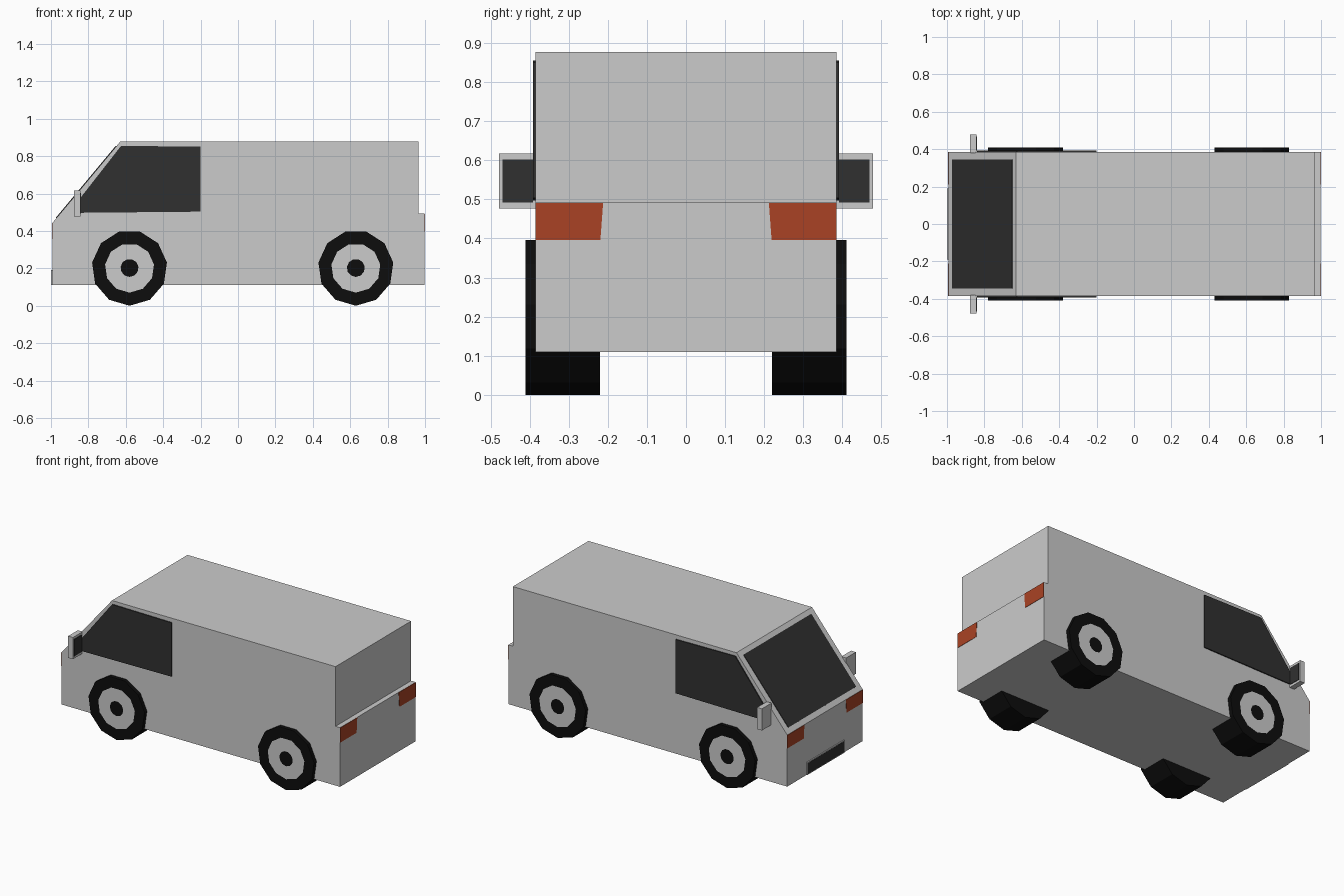
import bpy, bmesh, math
from mathutils import Vector

if "Cube" in bpy.data.objects:
    bpy.data.objects.remove(bpy.data.objects["Cube"])


def material(name, r, g, b):
    m = bpy.data.materials.new(name)
    m.diffuse_color = (r, g, b, 1)
    m.use_nodes = True
    m.node_tree.nodes["Principled BSDF"].inputs["Base Color"].default_value = m.diffuse_color
    return m


GLASS = material("dark_glass", 0.03, 0.03, 0.03)
RUBBER = material("rubber", 0.004, 0.004, 0.004)
LAMP = material("lamp_orange", 0.4, 0.055, 0.018)
GREY = material("grey", 0.8, 0.8, 0.8)


def finish(name, bm, mats=()):
    bmesh.ops.recalc_face_normals(bm, faces=bm.faces)
    me = bpy.data.meshes.new(name)
    bm.to_mesh(me)
    bm.free()
    for m in mats:
        me.materials.append(m)
    ob = bpy.data.objects.new(name, me)
    bpy.context.collection.objects.link(ob)
    return ob


def prism(name, pts, push, mat=None):
    """Extrude a flat outline of 3D points along the push vector."""
    bm = bmesh.new()
    face = bm.faces.new([bm.verts.new(p) for p in pts])
    ext = bmesh.ops.extrude_face_region(bm, geom=[face], use_keep_orig=True)
    verts = [g for g in ext["geom"] if isinstance(g, bmesh.types.BMVert)]
    bmesh.ops.translate(bm, verts=verts, vec=Vector(push))
    return finish(name, bm, [mat] if mat else [])


def box(name, x, y, z, mat=None):
    pts = [(x[0], y[0], z[0]), (x[0], y[1], z[0]), (x[0], y[1], z[1]), (x[0], y[0], z[1])]
    return prism(name, pts, (x[1] - x[0], 0, 0), mat)


def wheel(name, x, side):
    """Eleven-sided wheel with the rim and hub cap inset into its outer face."""
    n, r, zc = 11, 0.202, 0.202
    bm = bmesh.new()
    ring = []
    for i in range(n):
        a = -math.pi / 2 + 2 * math.pi * i / n
        ring.append(bm.verts.new((x + r * math.cos(a), side * 0.22, zc + r * math.sin(a))))
    inner = bm.faces.new(ring)
    ext = bmesh.ops.extrude_face_region(bm, geom=[inner], use_keep_orig=True)
    verts = [g for g in ext["geom"] if isinstance(g, bmesh.types.BMVert)]
    bmesh.ops.translate(bm, verts=verts, vec=(0, side * 0.19, 0))
    outer = [g for g in ext["geom"] if isinstance(g, bmesh.types.BMFace)][0]
    apothem = math.cos(math.pi / n)
    bm.normal_update()
    for thick, idx in ((0.070, 1), (0.084, 0)):
        bmesh.ops.inset_individual(bm, faces=[outer], thickness=thick * apothem,
                                   use_even_offset=True)
        outer.material_index = idx
    return finish(name, bm, [RUBBER, GREY])


# Body shell from its side profile
W = 0.385
profile = [(-0.992, 0.11), (-0.992, 0.443), (-0.63, 0.877), (0.966, 0.877),
           (0.966, 0.492), (0.998, 0.492), (0.998, 0.11)]
prism("van_body", [(x, -W, z) for x, z in profile], (0, 2 * W, 0))

# Windscreen lying on the sloping nose
low, high = Vector((-0.992, 0, 0.443)), Vector((-0.63, 0, 0.877))
slope = high - low
out = Vector((-slope.z, 0, slope.x)).normalized() * 0.004
a, b = low + slope * 0.06, low + slope * 0.945
h = Vector((0, 0.345, 0))
prism("windscreen", [a - h, a + h, b + h, b - h], out, GLASS)

# Parts repeated on both sides
side_window = [(-0.84, 0.497), (-0.84, 0.58), (-0.625, 0.855), (-0.20, 0.85), (-0.20, 0.503)]
for s, label in ((-1, "right"), (1, "left")):
    prism(f"side_window_{label}", [(x, s * W, z) for x, z in side_window],
          (0, s * 0.007, 0), GLASS)

    # Wing mirror and its glass
    box(f"mirror_{label}", (-0.877, -0.843), sorted((s * 0.38, s * 0.479)), (0.477, 0.617))
    box(f"mirror_glass_{label}", (-0.845, -0.840), sorted((s * 0.392, s * 0.469)),
        (0.492, 0.602), GLASS)

    # Lamps at the tail and nose
    for end, x, top, push in (("tail", 0.997, 0.491, 0.003), ("head", -0.991, 0.442, -0.003)):
        bot = top - 0.095 if end == "tail" else top - 0.085
        pts = [(x, s * W, bot), (x, s * W, top), (x, s * 0.212, top), (x, s * 0.219, bot)]
        prism(f"{end}_lamp_{label}", pts, (push, 0, 0), LAMP)

    for end, x in (("front", -0.58), ("rear", 0.63)):
        wheel(f"{end}_wheel_{label}", x, s)

# Front grille: grey surround with dark panel
box("grille_surround", (-0.999, -0.985), (-0.19, 0.19), (0.112, 0.192))
box("grille_panel", (-1.0, -0.99), (-0.183, 0.183), (0.117, 0.187), GLASS)
